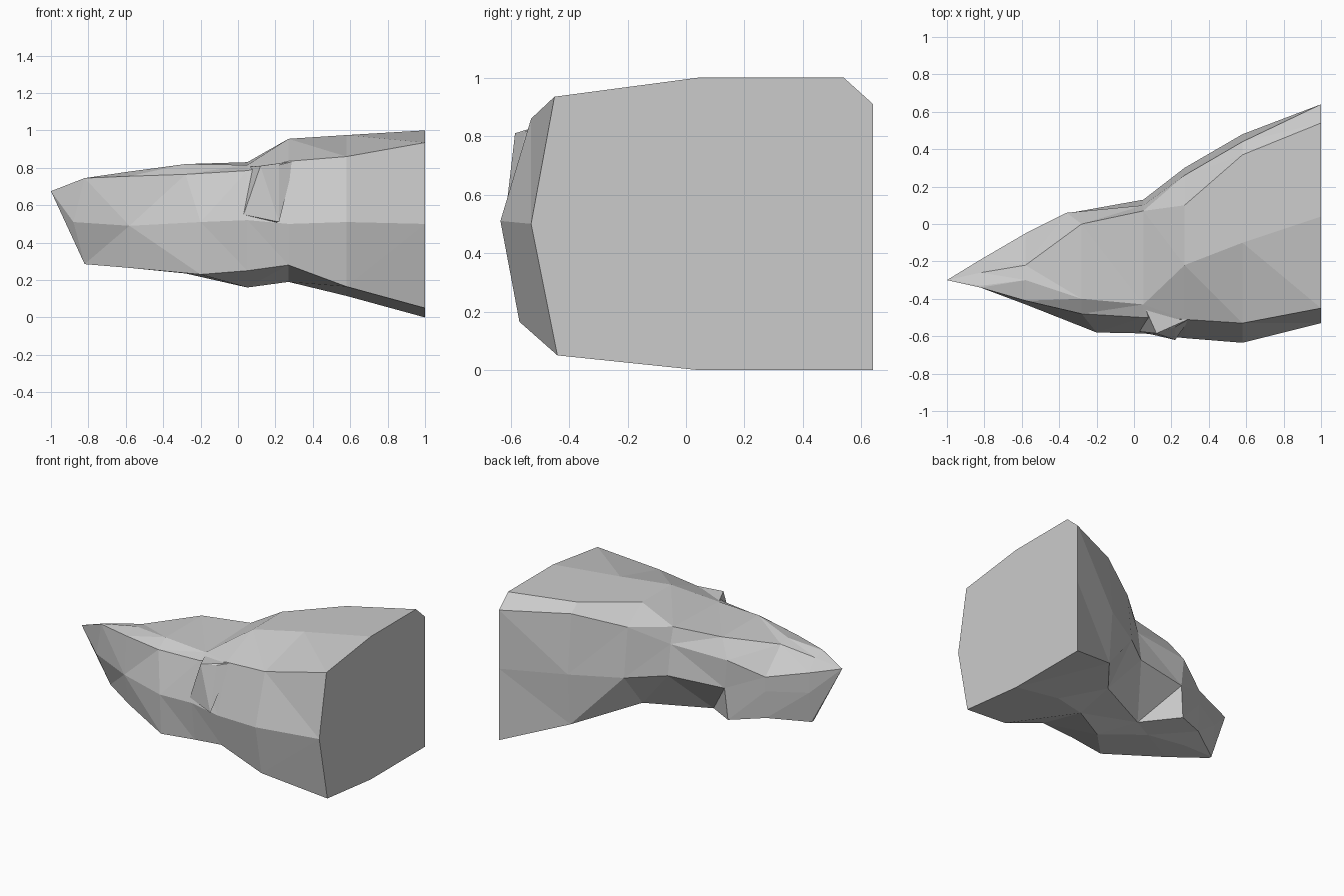
import bpy, bmesh

# Cross-sections along x: (y, z) from lower front, over the top, down the back, to mid bottom
SECTIONS = {
    -0.82: [(-.24, .285), (-.33, .5), (-.34, .745), (-.33, .745), (-.26, .72),
            (-.19, .64), (-.19, .5), (-.22, .285), (-.23, .285)],
    -0.58: [(-.38, .265), (-.43, .49), (-.41, .755), (-.3, .78), (-.22, .765),
            (-.05, .6), (-.05, .5), (-.06, .31), (-.2, .27)],
    -0.28: [(-.52, .235), (-.54, .5), (-.48, .765), (-.4, .82), (0, .82),
            (.06, .71), (.06, .5), (.04, .27), (-.2, .235)],
    0.05: [(-.55, .25), (-.585, .52), (-.5, .785), (-.43, .815), (.07, .83),
           (.1, .72), (.13, .51), (0, .22), (-.3, .16)],
    0.27: [(-.57, .28), (-.61, .5), (-.51, .835), (-.22, .955), (.1, .955),
           (.26, .84), (.3, .5), (.08, .24), (-.2, .19)],
    0.58: [(-.57, .165), (-.635, .51), (-.53, .86), (-.1, .975), (.37, .975),
           (.44, .92), (.48, .51), (.45, .15), (-.05, .115)],
    1.0: [(-.44, .05), (-.53, .5), (-.45, .935), (.04, 1), (.54, 1),
          (.64, .91), (.64, .5), (.64, 0), (.04, 0)],
}
TIP = (-1, -.3, .675)
# Corners pulled off their section plane: (section, corner) -> position
SHIFTED = {
    (0, 1): (-.88, -.31, .51),      # chin of the tip
    (2, 0): (-.2, -.565, .23),      # lower front bulge
    (2, 1): (-.2, -.58, .51),
    (2, 5): (-.36, .06, .7),        # back shoulder
    (2, 6): (-.34, .06, .5),
    (2, 7): (-.36, .05, .28),
    (3, 7): (-.13, -.12, .235),     # undercut behind the shoulder
    (4, 7): (.28, .08, .24),
}


def finish(name, bm):
    bmesh.ops.recalc_face_normals(bm, faces=bm.faces[:])
    mesh = bpy.data.meshes.new(name)
    bm.to_mesh(mesh)
    bm.free()
    obj = bpy.data.objects.new(name, mesh)
    bpy.context.collection.objects.link(obj)
    return obj


# Rock body: faceted loft closing to a point on the left, cut flat on the right
bm = bmesh.new()
rings = [[bm.verts.new((x, y, z)) for y, z in pts] for x, pts in SECTIONS.items()]
for (s, c), pos in SHIFTED.items():
    rings[s][c].co = pos
n = len(rings[0])
tip = bm.verts.new(TIP)
for i in range(n):
    j = (i + 1) % n
    bm.faces.new((tip, rings[0][i], rings[0][j]))
    for a, b in zip(rings, rings[1:]):
        bm.faces.new((a[i], b[i], b[j], a[j]))
bm.faces.new(rings[-1])
bmesh.ops.triangulate(bm, faces=[f for f in bm.faces if len(f.verts) == 4])
finish("rock_ledge", bm)

# Jutting wedge on the front face beside the crease
bm = bmesh.new()
for p in [(.03, -.575, .55), (.12, -.585, .81), (.22, -.62, .51), (.22, -.55, .815),
          (.3, -.505, .835), (.06, -.45, .805), (.12, -.5, .5)]:
    bm.verts.new(p)
bmesh.ops.convex_hull(bm, input=bm.verts[:])
finish("front_wedge", bm)
